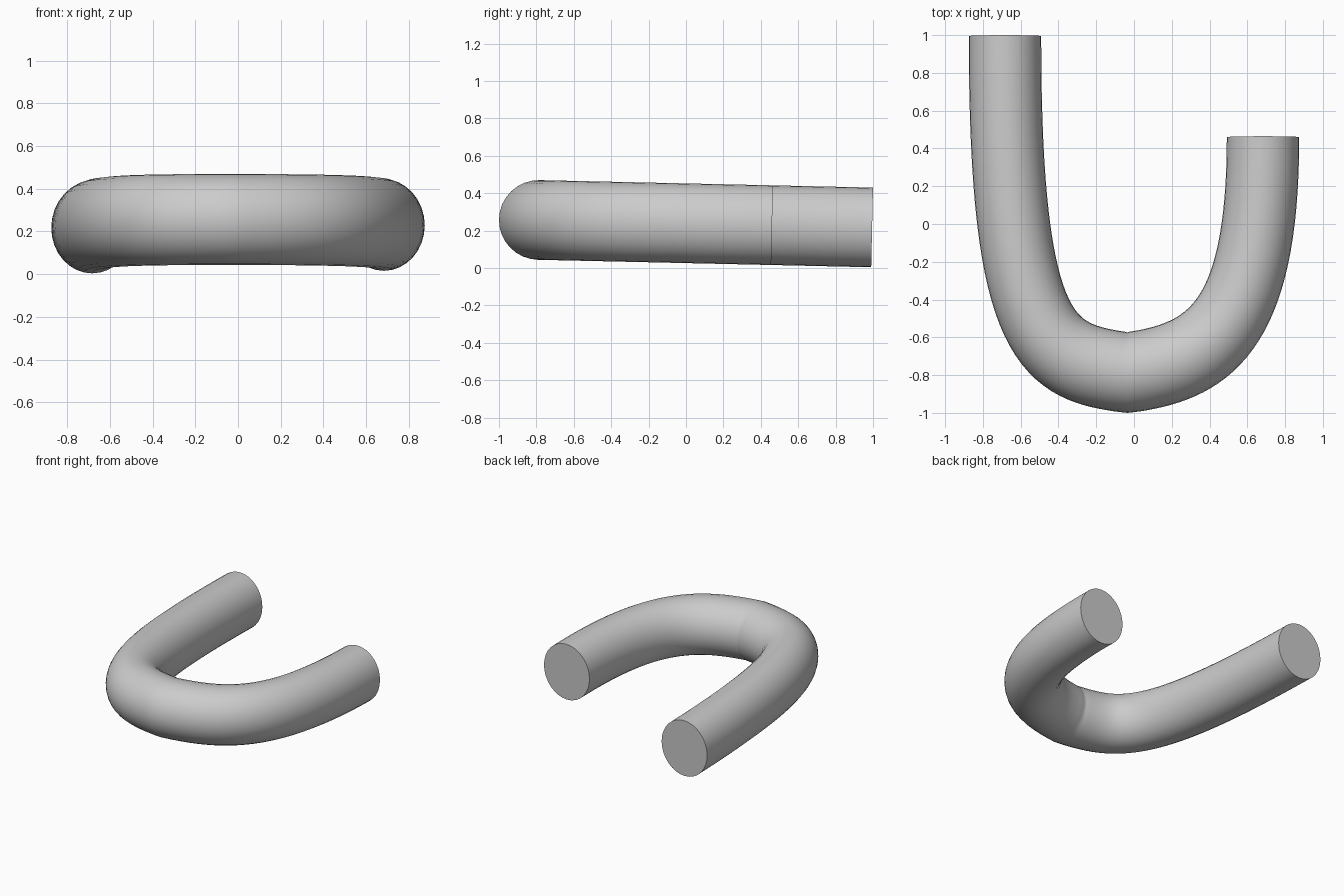
import bpy
import math
from mathutils import Vector

cube = bpy.data.objects.get("Cube")
if cube:
    bpy.data.objects.remove(cube, do_unlink=True)

SQUASH = 0.9      # the round tube is narrowed sideways
RADIUS = 0.213


def on_plane(x, y):
    """Point on the gently tilted plane that holds the tube's centre line."""
    return Vector((x / SQUASH, y, 0.239 - 0.0223 * y))


# Centre line: (point, handle before, handle after)
path = [
    ((-0.683, 0.995), (-0.683, 1.5), (-0.683, -0.65)),
    ((-0.035, -0.787), (-0.455, -0.73), (0.385, -0.73)),
    ((0.683, 0.46), (0.683, -0.57), (0.683, 1.0)),
]
curve = bpy.data.curves.new("bent_tube", "CURVE")
curve.dimensions = "3D"
curve.resolution_u = 32
curve.bevel_depth = RADIUS
curve.bevel_resolution = 14
curve.use_fill_caps = True
spline = curve.splines.new("BEZIER")
spline.bezier_points.add(len(path) - 1)
for bp, (co, before, after) in zip(spline.bezier_points, path):
    bp.handle_left_type = bp.handle_right_type = "FREE"
    bp.co = on_plane(*co)
    bp.handle_left = on_plane(*before)
    bp.handle_right = on_plane(*after)

# Plain grey finish
grey = bpy.data.materials.new("plain_grey")
grey.use_nodes = True
color = (0.6, 0.6, 0.6, 1)
grey.diffuse_color = color
grey.node_tree.nodes["Principled BSDF"].inputs["Base Color"].default_value = color
curve.materials.append(grey)

# Turn the swept curve into a solid mesh with sharp end caps
tube = bpy.data.objects.new("bent_tube", curve)
bpy.context.collection.objects.link(tube)
tube.scale.x = SQUASH
bpy.ops.object.select_all(action="DESELECT")
tube.select_set(True)
bpy.context.view_layer.objects.active = tube
bpy.ops.object.convert(target="MESH")
bpy.ops.object.transform_apply(location=False, rotation=False, scale=True)
bpy.ops.object.mode_set(mode="EDIT")
bpy.ops.mesh.select_all(action="SELECT")
bpy.ops.mesh.remove_doubles(threshold=0.0001)
bpy.ops.mesh.normals_make_consistent(inside=False)
bpy.ops.object.mode_set(mode="OBJECT")
bpy.ops.object.shade_smooth_by_angle(angle=math.radians(40))
